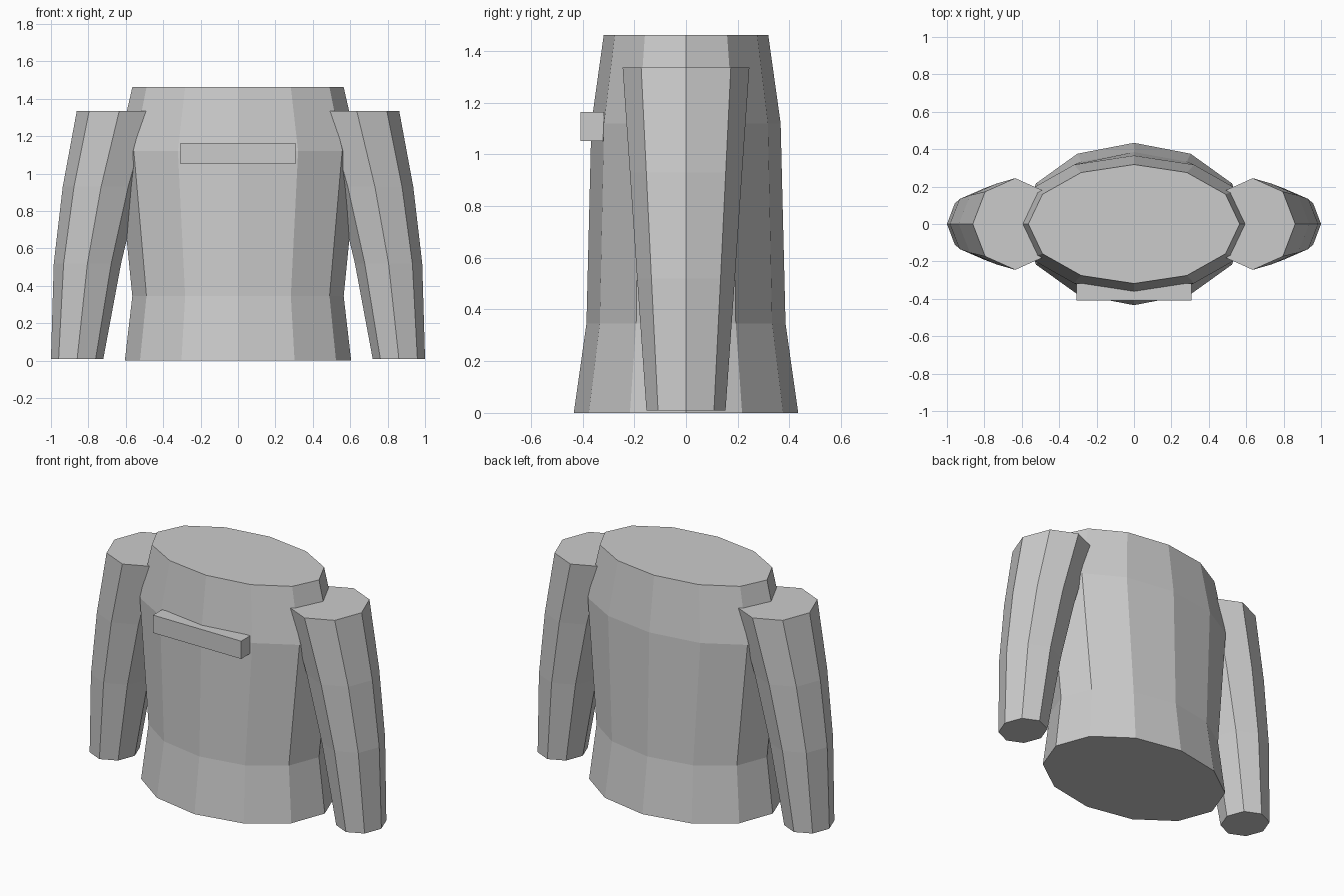
import bpy
import bmesh
from math import cos, sin, tau

cube = bpy.data.objects.get("Cube")
if cube:
    bpy.data.objects.remove(cube, do_unlink=True)

grey = bpy.data.materials.new("plain grey")
grey.use_nodes = True
colour = (0.6, 0.6, 0.6, 1)
grey.diffuse_color = colour
grey.node_tree.nodes["Principled BSDF"].inputs["Base Color"].default_value = colour


def finish(name, bm):
    """Turn a bmesh into a flat-shaded grey object."""
    bmesh.ops.recalc_face_normals(bm, faces=bm.faces)
    mesh = bpy.data.meshes.new(name)
    bm.to_mesh(mesh)
    bm.free()
    mesh.materials.append(grey)
    obj = bpy.data.objects.new(name, mesh)
    bpy.context.collection.objects.link(obj)
    return obj


def loft(name, sides, rings):
    """Capped tube through elliptical rings of (centre x, z, radius x, radius y)."""
    bm = bmesh.new()
    loops = [[bm.verts.new((cx + rx * cos(tau * i / sides), ry * sin(tau * i / sides), z))
              for i in range(sides)] for cx, z, rx, ry in rings]
    for low, high in zip(loops, loops[1:]):
        for i in range(sides):
            j = (i + 1) % sides
            bm.faces.new((low[i], low[j], high[j], high[i]))
    bm.faces.new(loops[0][::-1])
    bm.faces.new(loops[-1])
    return finish(name, bm)


# Torso: flared hem, straight waist, broad chest, tapered neck opening
loft("torso", 12, [
    (0, 0, 0.605, 0.434),
    (0, 0.345, 0.565, 0.385),
    (0, 1.12, 0.643, 0.366),
    (0, 1.462, 0.565, 0.318),
])

# Sleeves: curving outwards and narrowing to the cuff
sleeve = [
    (0.86, 0.01, 0.14, 0.153),
    (0.805, 0.52, 0.18, 0.189),
    (0.732, 0.93, 0.205, 0.217),
    (0.635, 1.335, 0.227, 0.245),
]
for side, name in ((1, "left_sleeve"), (-1, "right_sleeve")):
    loft(name, 8, [(side * cx, z, rx, ry) for cx, z, rx, ry in sleeve])

# Chest bar across the front
bm = bmesh.new()
bmesh.ops.create_cube(bm, size=1)
bmesh.ops.scale(bm, vec=(0.615, 0.09, 0.112), verts=bm.verts)
bmesh.ops.translate(bm, vec=(0, -0.363, 1.107), verts=bm.verts)
finish("chest_bar", bm)
